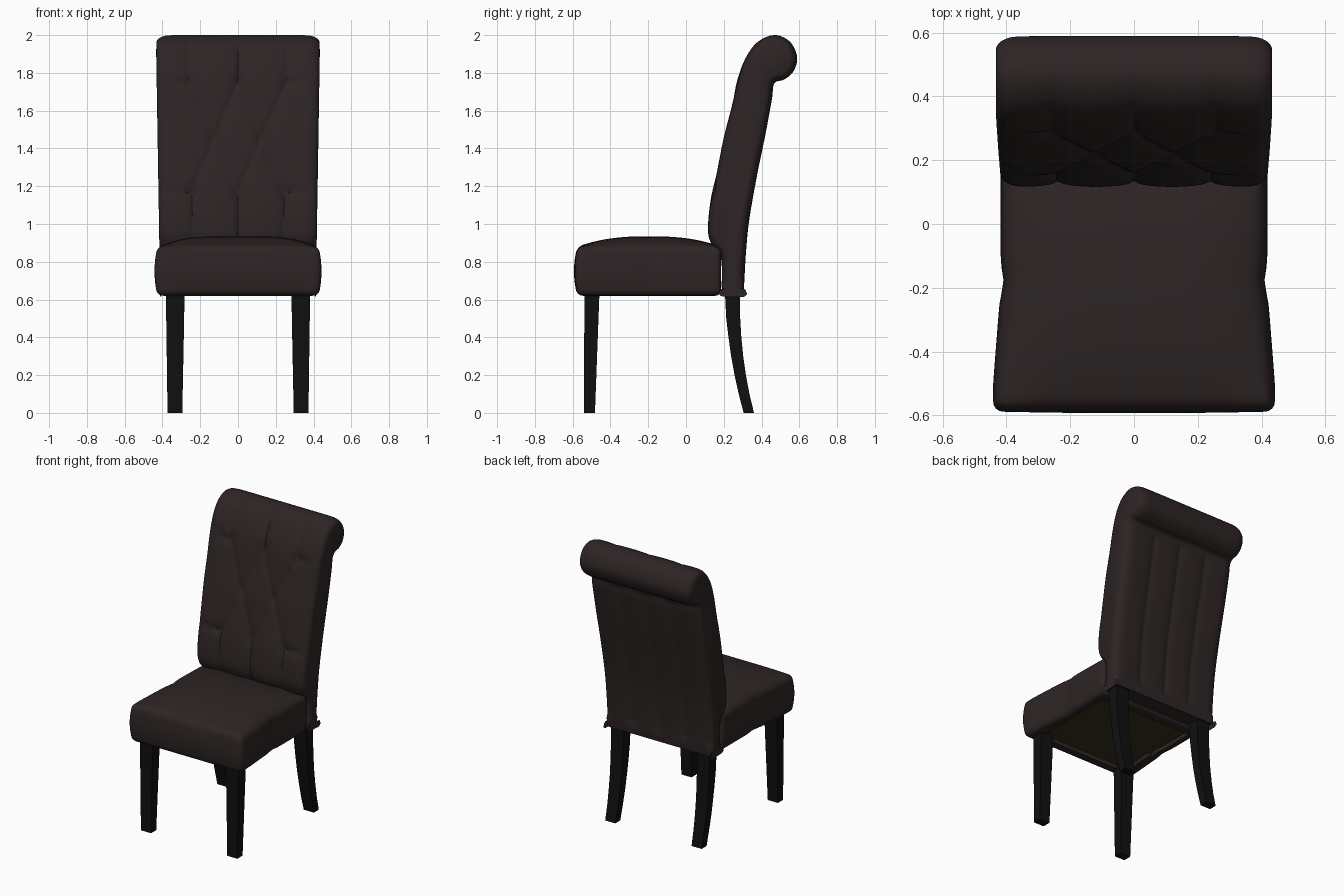
import bpy, bmesh, math
from mathutils import Vector
from mathutils.geometry import intersect_point_line

cube = bpy.data.objects.get("Cube")
if cube:
    bpy.data.objects.remove(cube, do_unlink=True)


def material(name, r, g, b):
    m = bpy.data.materials.new(name)
    m.use_nodes = True
    m.diffuse_color = (r, g, b, 1)
    shader = m.node_tree.nodes["Principled BSDF"]
    shader.inputs["Base Color"].default_value = (r, g, b, 1)
    shader.inputs["Roughness"].default_value = 0.7
    return m


FABRIC = material("dark brown upholstery", 0.027, 0.018, 0.018)
WOOD = material("black wood", 0.005, 0.005, 0.005)
LINING = material("olive lining", 0.034, 0.028, 0.013)


def finish(bm, name, mats, angle=40):
    bmesh.ops.recalc_face_normals(bm, faces=bm.faces)
    mesh = bpy.data.meshes.new(name)
    bm.to_mesh(mesh)
    bm.free()
    obj = bpy.data.objects.new(name, mesh)
    bpy.context.collection.objects.link(obj)
    for m in mats:
        mesh.materials.append(m)
    bpy.ops.object.select_all(action="DESELECT")
    obj.select_set(True)
    bpy.context.view_layer.objects.active = obj
    bpy.ops.object.shade_smooth_by_angle(angle=math.radians(angle))
    return obj


def loft(bm, rings):
    """Skin closed rings of points and cap both ends; returns the caps."""
    rows = [[bm.verts.new(p) for p in ring] for ring in rings]
    n = len(rows[0])
    for a, b in zip(rows, rows[1:]):
        for i in range(n):
            j = (i + 1) % n
            bm.faces.new((a[i], a[j], b[j], b[i]))
    return [bm.faces.new(rows[0]), bm.faces.new(rows[-1])]


def spline(points, steps):
    """Closed smooth curve through the points."""
    out, n = [], len(points)
    for i in range(n):
        a, b, c, d = (Vector(points[(i + k) % n]) for k in (-1, 0, 1, 2))
        for s in range(steps):
            t = s / steps
            out.append(b + (c - a) * t / 2 + (a * 2 - b * 5 + c * 4 - d) * t * t / 2
                       + (b * 3 - a - c * 3 + d) * t ** 3 / 2)
    return out


# Scrolled backrest: side outline (y, z), up the front and down the rear
FRONT = [(0.19, 0.65), (0.185, 0.82), (0.135, 0.89), (0.115, 0.97), (0.13, 1.13),
         (0.165, 1.29), (0.20, 1.46), (0.24, 1.62), (0.27, 1.76), (0.315, 1.88),
         (0.38, 1.965), (0.47, 2.0)]
REAR = [(0.55, 1.965), (0.588, 1.885), (0.57, 1.81), (0.52, 1.765), (0.468, 1.745),
        (0.455, 1.66), (0.42, 1.47), (0.375, 1.25), (0.335, 1.02), (0.318, 0.85),
        (0.305, 0.65), (0.29, 0.635), (0.205, 0.635)]
STEPS = 8
outline = spline(FRONT + REAR, STEPS)
crown = (len(FRONT) - 1) * STEPS

# Tufting layout in (x, z): buttons and the creases between them
creases, buttons = [], []
for s in (-1, 1):
    top, mid, low = (s * 0.26, 1.75), (s * 0.125, 1.46), (s * 0.25, 1.17)
    hub_top, hub_low = (0, 1.75), (0, 1.17)
    buttons += [top, mid, low, hub_top, hub_low]
    creases += [(top, mid), (hub_top, mid), (mid, low), (mid, hub_low),
                (top, (s * 0.33, 1.755)), (low, (s * 0.37, 1.175)),
                (top, (s * 0.255, 2.1)), (hub_top, (0, 2.1)),
                (low, (s * 0.245, 0.8)), (hub_low, (0, 0.8))]
creases = [(Vector(a), Vector(b)) for a, b in creases]
buttons = [Vector(b) for b in buttons]


def crease_depth(x, z):
    p = Vector((x, z))
    dist = 1
    for a, b in creases:
        q, t = intersect_point_line(p, a, b)
        q = a.lerp(b, min(1, max(0, t))).to_2d()
        dist = min(dist, (p - q).length)
    near = min((p - b).length for b in buttons)
    return (0.007 * math.exp(-dist / 0.01) + 0.014 * math.exp(-dist / 0.05)
            + 0.012 * math.exp(-(near / 0.04) ** 2))


def back_ring(x):
    ring = []
    n = len(outline)
    for i, p in enumerate(outline):
        d = (outline[(i + 1) % n] - outline[i - 1]).normalized()
        inward = Vector((d.y, -d.x))
        depth = 0
        if STEPS < i <= crown:
            fade = min(1, (crown - i) / (2 * STEPS))
            depth = crease_depth(x, p.y) * fade
        elif p.x > 0.3 and p.y < 1.72 and p.y > 0.7:
            seam = min(abs(x), abs(abs(x) - 0.21))
            depth = 0.012 * math.exp(-seam / 0.03)
        edge = 0.41 - abs(x)
        if p.y > 0.7:
            depth += 0.012 * math.exp(-edge / 0.02)
        q = p + inward * depth
        width = 1 - 0.04 * max(0, 1.9 - p.y)
        ring.append((x * width, q.x, q.y))
    return ring


bm = bmesh.new()
COLUMNS = 72
caps = loft(bm, [back_ring(0.41 * (2 * i / COLUMNS - 1)) for i in range(COLUMNS + 1)])
bmesh.ops.recalc_face_normals(bm, faces=bm.faces)
for thickness, depth in ((0.005, 0.009), (0.008, 0.008), (0.012, 0.006)):
    bmesh.ops.inset_individual(bm, faces=caps, thickness=thickness, depth=depth)
finish(bm, "backrest", [FABRIC], 50)

# Seat cushion: rounded box, domed on top and swelling at the sides
HALF = Vector((0.42, 0.38, 0.13))
MIDDLE = Vector((0, -0.195, 0.75))
RADIUS = 0.03


def seat_point(co):
    p = Vector(math.sin(c * math.pi / 2) * h for c, h in zip(co, HALF))
    inner = Vector(max(RADIUS - h, min(h - RADIUS, c)) for c, h in zip(p, HALF))
    p = inner + (p - inner).normalized() * RADIUS if (p - inner).length > 1e-6 else p
    u, v, w = (c / h for c, h in zip(p, HALF))
    y = p.y + MIDDLE.y
    swell = 1 - 0.035 * w * w
    width = (0.418 + 0.024 * min(1, max(0, (-0.2 - y) / 0.3))
             - 0.009 * math.exp(-((y + 0.18) / 0.04) ** 2))
    x = u * width * swell
    if v < 0:
        y -= -v ** 3 * 0.018 * (1 - w * w) * (1 - 0.3 * u * u)
    z = p.z + MIDDLE.z
    if w > 0:
        z += 0.055 * w * (1 - u ** 4) * max(0, 1 - abs(v) ** 2.5)
    return Vector((x, y, z))


bm = bmesh.new()
bmesh.ops.create_cube(bm, size=2)
bmesh.ops.subdivide_edges(bm, edges=bm.edges, cuts=30, use_grid_fill=True)
for v in bm.verts:
    v.co = seat_point(v.co)
bmesh.ops.recalc_face_normals(bm, faces=bm.faces)
# Recessed lining under the seat
under = []
for f in bm.faces:
    c = f.calc_center_median()
    if f.normal.z < -0.9 and abs(c.x) < 0.345 and -0.51 < c.y < 0.12:
        under.append(f)
bmesh.ops.inset_region(bm, faces=under, thickness=0.005, depth=-0.025)
for f in under:
    f.material_index = 1
finish(bm, "seat_cushion", [FABRIC, LINING], 50)

# Legs: sections (z, front y, rear y, inner x, outer x)
FRONT_LEG = [(0, -0.54, -0.482, 0.295, 0.373), (0.64, -0.538, -0.458, 0.283, 0.382)]
REAR_LEG = [(0, 0.305, 0.36, 0.295, 0.373), (0.1, 0.279, 0.336, 0.293, 0.374),
            (0.2, 0.257, 0.317, 0.291, 0.376), (0.3, 0.239, 0.303, 0.289, 0.377),
            (0.4, 0.225, 0.293, 0.287, 0.379), (0.5, 0.213, 0.287, 0.285, 0.38),
            (0.66, 0.205, 0.285, 0.283, 0.382)]
for name, sections in (("front", FRONT_LEG), ("rear", REAR_LEG)):
    for side, s in (("left", 1), ("right", -1)):
        bm = bmesh.new()
        loft(bm, [[(s * a, y0, z), (s * b, y0, z), (s * b, y1, z), (s * a, y1, z)]
                  for z, y0, y1, a, b in sections])
        finish(bm, f"{name}_leg_{side}", [WOOD], 30)
